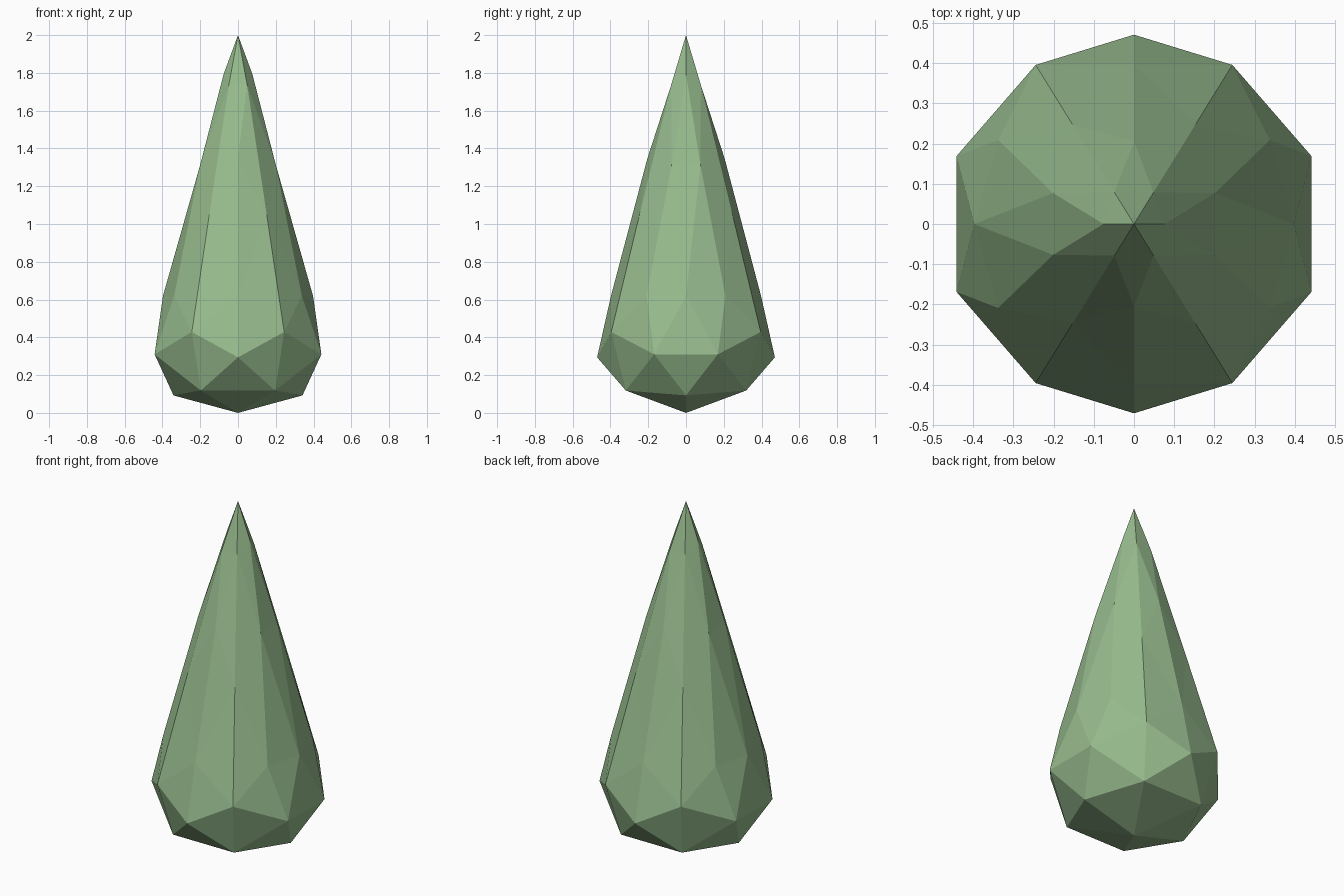
import bpy
import math
from mathutils import Matrix

if "Cube" in bpy.data.objects:
    bpy.data.objects.remove(bpy.data.objects["Cube"])

# Faceted drop: low-poly ball, tipped so an edge midpoint is at each pole
bpy.ops.mesh.primitive_ico_sphere_add(subdivisions=2, radius=1.0)
drop = bpy.context.object
drop.name = "faceted_drop"
tilt = Matrix.Rotation(-math.atan(2 / (1 + math.sqrt(5))), 4, 'Y')
drop.data.transform(tilt)

# Taper towards the tip and stretch the upper half
WAIST = 0.62
for v in drop.data.vertices:
    s = v.co.z
    width = 0.397 - 0.297 * s
    v.co.x *= width
    v.co.y *= width
    v.co.z = WAIST + s * (WAIST if s < 0 else 2 - WAIST)
drop.data.update()

# Flat faces and leaf green colour
for face in drop.data.polygons:
    face.use_smooth = False
green = bpy.data.materials.new("leaf_green")
green.diffuse_color = (0.31, 0.5, 0.27, 1)
green.use_nodes = True
green.node_tree.nodes["Principled BSDF"].inputs["Base Color"].default_value = green.diffuse_color
drop.data.materials.append(green)
